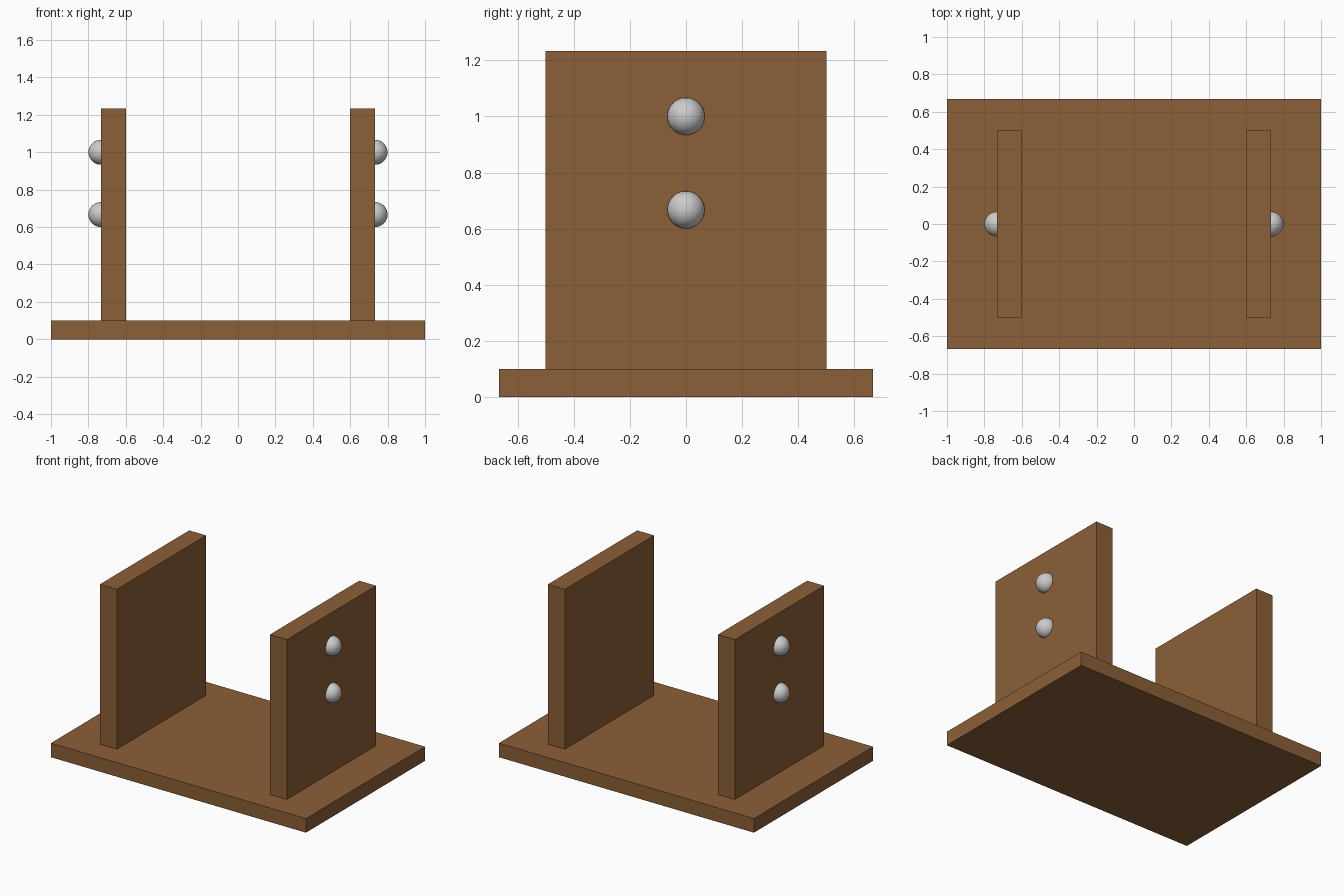
import bpy

if "Cube" in bpy.data.objects:
    bpy.data.objects.remove(bpy.data.objects["Cube"])

wood = bpy.data.materials.new("wood")
wood.diffuse_color = (0.26, 0.115, 0.038, 1)
wood.use_nodes = True
wood.node_tree.nodes["Principled BSDF"].inputs["Base Color"].default_value = wood.diffuse_color


def board(name, x, y, z):
    """Box spanning the given (min, max) ranges."""
    ranges = (x, y, z)
    bpy.ops.mesh.primitive_cube_add(size=1, location=[(a + b) / 2 for a, b in ranges])
    ob = bpy.context.object
    ob.name = name
    ob.scale = [b - a for a, b in ranges]
    bpy.ops.object.transform_apply(location=False, rotation=False, scale=True)
    ob.data.materials.append(wood)
    return ob


# Base plate
board("base", (-1, 1), (-0.667, 0.667), (0, 0.1))

for side, s in (("left", -1), ("right", 1)):
    # Upright panel
    board(side + "_panel", sorted((s * 0.6, s * 0.733)), (-0.5, 0.5), (0.1, 1.233))
    # Ball studs half sunk in the outer face
    for level, z in (("lower", 0.667), ("upper", 1.0)):
        bpy.ops.mesh.primitive_uv_sphere_add(segments=32, ring_count=16, radius=0.0667,
                                             location=(s * 0.733, 0, z))
        bpy.context.object.name = f"{side}_{level}_stud"
        bpy.ops.object.shade_smooth()
